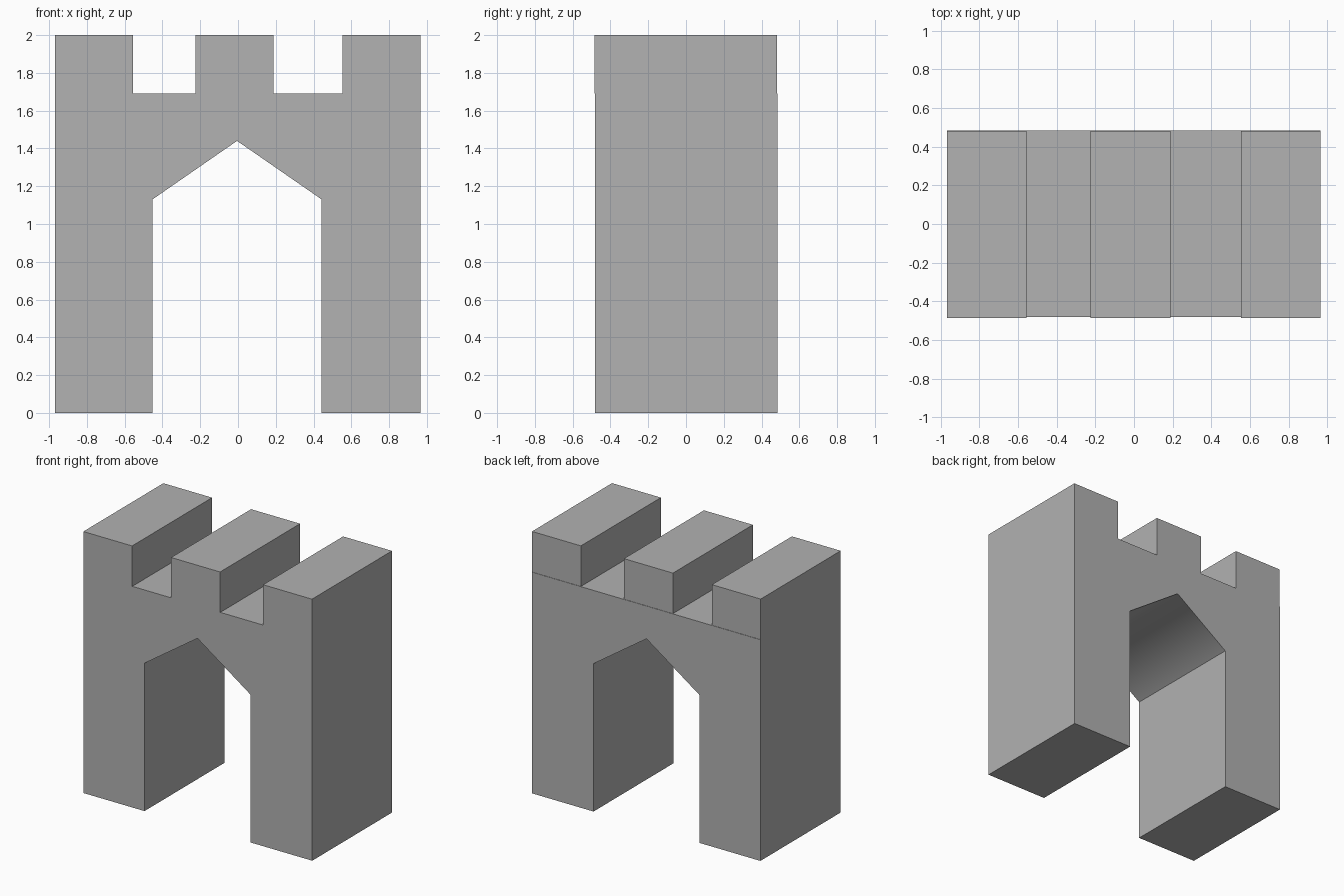
import bpy, bmesh
from mathutils import Vector

cube = bpy.data.objects.get("Cube")
if cube:
    bpy.data.objects.remove(cube)

GREY = (0.445, 0.445, 0.445, 1.0)
stone = bpy.data.materials.new("grey_stone")
stone.use_nodes = True
stone.diffuse_color = GREY
stone.node_tree.nodes["Principled BSDF"].inputs["Base Color"].default_value = GREY


def extrude_profile(name, points, y_front, y_back):
    """Extrude an outline in x and z from front to back."""
    bm = bmesh.new()
    face = bm.faces.new([bm.verts.new((x, y_front, z)) for x, z in points])
    extruded = bmesh.ops.extrude_face_region(bm, geom=[face])["geom"]
    verts = [v for v in extruded if isinstance(v, bmesh.types.BMVert)]
    bmesh.ops.translate(bm, vec=Vector((0, y_back - y_front, 0)), verts=verts)
    bmesh.ops.recalc_face_normals(bm, faces=bm.faces[:])
    mesh = bpy.data.meshes.new(name)
    bm.to_mesh(mesh)
    bm.free()
    mesh.materials.append(stone)
    obj = bpy.data.objects.new(name, mesh)
    bpy.context.collection.objects.link(obj)
    return obj


LEFT, RIGHT, WALL_TOP, TOP = -0.968, 0.965, 1.69, 2.0
PEAK = (-0.005, 1.44)

# Gate wall with a pointed archway
gate = extrude_profile("gate_wall", [
    (LEFT, 0), (-0.453, 0), (-0.453, 1.13), PEAK, (0.443, 1.13),
    (0.443, 0), (RIGHT, 0), (RIGHT, WALL_TOP), (LEFT, WALL_TOP)], -0.482, 0.484)

# Soft shading across the arch ridge, hard edges everywhere else
bm = bmesh.new()
bm.from_mesh(gate.data)
for face in bm.faces:
    face.smooth = True
for edge in bm.edges:
    edge.smooth = all(abs(v.co.z - PEAK[1]) < 0.001 for v in edge.verts)
bm.to_mesh(gate.data)
bm.free()

# Battlement blocks, set very slightly forward of the wall
for name, x0, x1 in (("right_battlement", LEFT, -0.556),
                     ("middle_battlement", -0.226, 0.188),
                     ("left_battlement", 0.552, RIGHT)):
    extrude_profile(name, [(x0, WALL_TOP), (x1, WALL_TOP), (x1, TOP), (x0, TOP)],
                    -0.485, 0.481)
